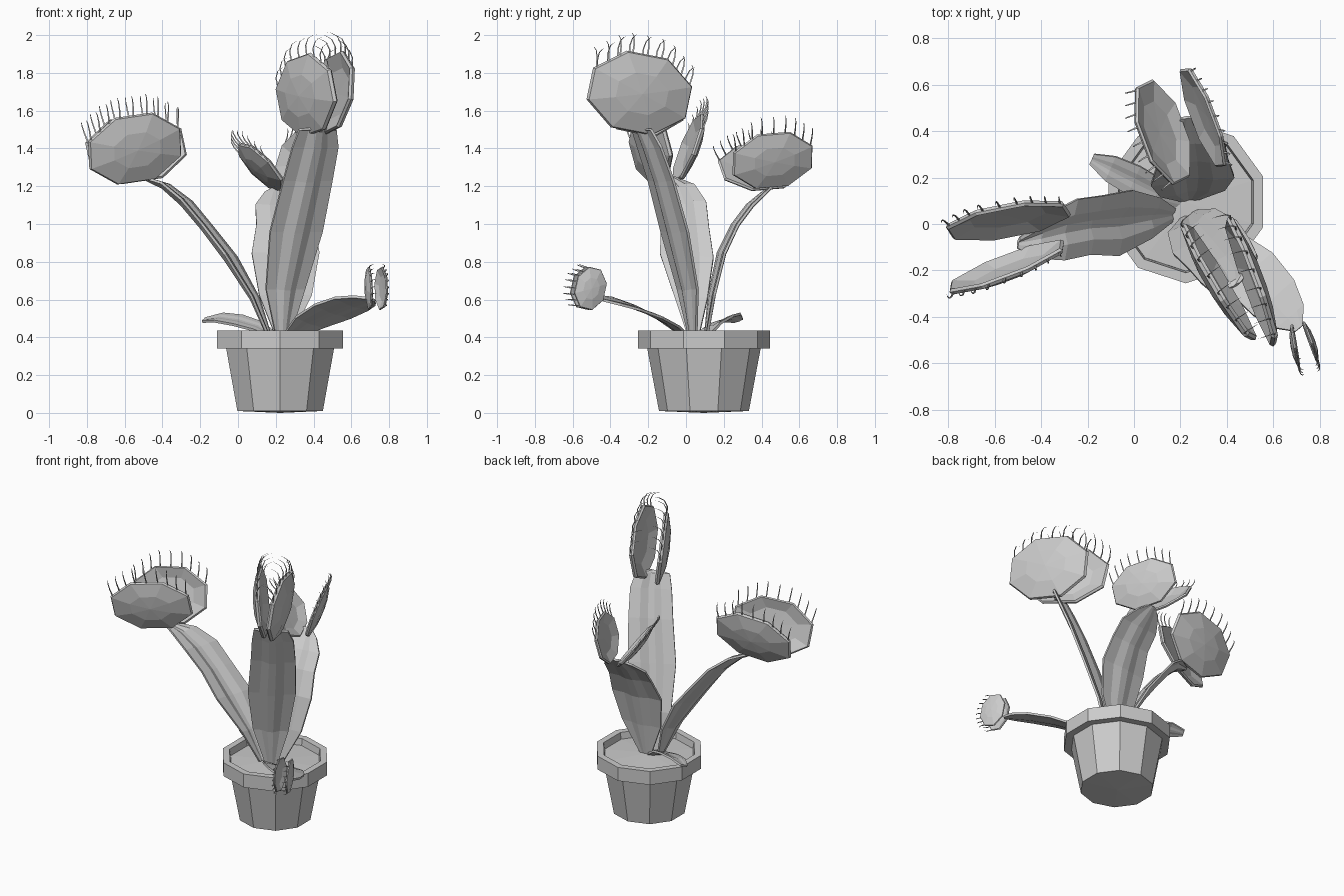
import bpy, bmesh, math
from mathutils import Vector as V

if "Cube" in bpy.data.objects:
    bpy.data.objects.remove(bpy.data.objects["Cube"])

PX, PY = 0.223, 0.095          # pot centre


def finish(bm, name):
    bmesh.ops.recalc_face_normals(bm, faces=bm.faces)
    me = bpy.data.meshes.new(name)
    bm.to_mesh(me)
    bm.free()
    ob = bpy.data.objects.new(name, me)
    bpy.context.collection.objects.link(ob)
    return ob


def bridge(bm, r1, r2):
    n = len(r1)
    for i in range(n):
        bm.faces.new((r1[i], r1[(i + 1) % n], r2[(i + 1) % n], r2[i]))


def fan(bm, ring, co):
    c = bm.verts.new(co)
    for i in range(len(ring)):
        bm.faces.new((ring[i], ring[(i + 1) % len(ring)], c))


def lathe(name, prof, z0, z1, n=10):
    """Ten-sided turned shape with closed ends."""
    bm = bmesh.new()
    rings = []
    for r, z in prof:
        rings.append([bm.verts.new((PX + r * math.cos(math.pi / 2 + k * math.tau / n),
                                    PY + r * math.sin(math.pi / 2 + k * math.tau / n), z))
                      for k in range(n)])
    for a, b in zip(rings, rings[1:]):
        bridge(bm, a, b)
    fan(bm, rings[0], (PX, PY, z0))
    fan(bm, rings[-1], (PX, PY, z1))
    return finish(bm, name)


def leaf(name, path, widths, side, fold=0.24):
    """Winged leaf stalk: folded strip swept along a path."""
    bm = bmesh.new()
    pts = [V(p) for p in path]
    w = V(side).normalized()
    rows = []
    for i, (p, hw) in enumerate(zip(pts, widths)):
        t = (pts[min(i + 1, len(pts) - 1)] - pts[max(i - 1, 0)]).normalized()
        n = t.cross(w).normalized()
        if n.z < 0:
            n = -n
        rows.append([bm.verts.new(p + w * hw * u + n * (hw * fold * f))
                     for u, f in ((-1, .8), (-.5, .75), (-.15, .1), (.15, .1), (.5, .75), (1, .8))])
    for a, b in zip(rows, rows[1:]):
        for k in range(5):
            bm.faces.new((a[k], a[k + 1], b[k + 1], b[k]))
    ob = finish(bm, name)
    m = ob.modifiers.new("thickness", 'SOLIDIFY')
    m.thickness = 0.014
    m.offset = 0


def trap(name, hinge, axis, up, L, h, alpha, yaw, spine, curl, count=9, gap=0.02, skew=0):
    """Two domed eight-sided lobes opening from a hinge, each with curved teeth."""
    H, a0 = V(hinge), V(axis).normalized()
    u = V(up)
    u = (u - a0 * u.dot(a0)).normalized()
    s0 = a0.cross(u)
    for side, tag in ((-1, "left"), (1, "right")):
        a = (a0 + s0 * side * yaw).normalized()
        s = a.cross(u).normalized() * side
        v = u * math.cos(alpha) + s * math.sin(alpha)
        o = s * math.cos(alpha) - u * math.sin(alpha)

        def at(x, y, d):
            return H + s * gap + a * (x * L + skew * side) + v * (h / 2 * (1 + y)) + o * (d * h)

        ang = [math.radians(22.5 + 45 * k) for k in range(8)]
        flat = [(math.cos(t) / .924, math.sin(t) / .924) for t in ang]
        bm = bmesh.new()
        rings = [[bm.verts.new(at(x * k, y * k, d)) for x, y in flat]
                 for k, d in ((.6, .05), (.96, -.03), (1, .0), (.97, .04), (.5, .11))]
        for r1, r2 in zip(rings, rings[1:]):
            bridge(bm, r1, r2)
        fan(bm, rings[0], at(0, 0, .06))
        fan(bm, rings[-1], at(0, 0, .13))
        finish(bm, f"{name}_{tag}_lobe")

        # teeth along the free edge
        bm = bmesh.new()
        for i in range(count):
            t = 3 * (i + .2) / (count - .6)
            k = min(int(t), 2)
            f = t - k
            x = flat[k][0] * (1 - f) + flat[k + 1][0] * f
            y = flat[k][1] * (1 - f) + flat[k + 1][1] * f
            base = at(x * .98, y * .98, .01)
            lean = v + a * (x * .15)
            prev = None
            for q in (0, .3, .6, .85):
                c = base + lean * (spine * math.sin(q * 1.7)) - o * (curl * q * q) + o * (.25 * spine * q)
                r = .0055 * (1 - q * .7) * (.5 + spine * 4.5)
                ring = [bm.verts.new(c + a * (r * math.cos(g)) + o * (r * math.sin(g)))
                        for g in (0, 2.094, 4.189)]
                if prev:
                    bridge(bm, prev, ring)
                else:
                    bm.faces.new(ring)
                prev = ring
            fan(bm, prev, c + lean * (spine * .02) - o * (curl * .25))
        finish(bm, f"{name}_{tag}_teeth")


# Pot with overhanging rim, and soil
lathe("pot", [(.238, .01), (.30, .34), (.35, .34), (.35, .435), (.305, .435), (.295, .37)], 0, .37)
lathe("soil", [(.298, .375), (.297, .39)], .375, .405)

# Leaf stalks
leaf("left_leaf", [(.16, .04, .40), (.07, .03, .60), (-.07, .01, .81), (-.19, 0, .97),
                   (-.30, -.02, 1.10), (-.40, -.05, 1.19), (-.50, -.08, 1.24)],
     [.03, .09, .145, .13, .135, .10, .025], (.22, 1, -.06), .34)
leaf("front_leaf", [(.24, .03, .40), (.26, -.01, .65), (.32, -.085, .95), (.38, -.155, 1.22),
                    (.42, -.215, 1.40), (.43, -.25, 1.49), (.43, -.27, 1.50)],
     [.04, .115, .155, .145, .135, .11, .03], (.89, .45, 0))
leaf("back_leaf", [(.24, .11, .40), (.25, .15, .62), (.25, .205, .84), (.25, .275, .99),
                   (.24, .35, 1.09), (.23, .42, 1.16), (.23, .46, 1.20)],
     [.04, .14, .18, .155, .15, .09, .025], (1, .1, 0), .13)
leaf("low_right_leaf", [(.27, .0, .40), (.38, -.10, .475), (.50, -.21, .53), (.60, -.32, .57),
                        (.67, -.40, .59), (.71, -.45, .60)],
     [.04, .10, .13, .12, .08, .02], (.76, .65, -.27), .08)
leaf("small_leaf", [(.2, .1, .40), (.10, .14, .455), (.0, .19, .485), (-.10, .24, .50), (-.18, .28, .49)],
     [.03, .06, .07, .06, .025], (.4, .9, .35), .1)

# Snap traps
trap("left_trap", (-.525, -.088, 1.225), (-.95, -.27, -.14), (0, .06, 1), .262, .365, .3, .08, .105, .05,
     gap=.04, skew=-.03)
trap("top_trap", (.45, -.275, 1.485), (.43, -.9, .18), (0, 0, 1), .285, .415, .13, -.08, .10, .11,
     gap=.035, skew=-.03)
trap("back_trap", (.23, .445, 1.19), (-.35, .93, .08), (-.2, 0, 1), .225, .30, .48, 0, .09, .04, gap=.025)
trap("small_trap", (.705, -.435, .64), (-.05, .2, .9), (.2, -.75, .25), .11, .17, .1, 0, .045, .03, 8, .024)
